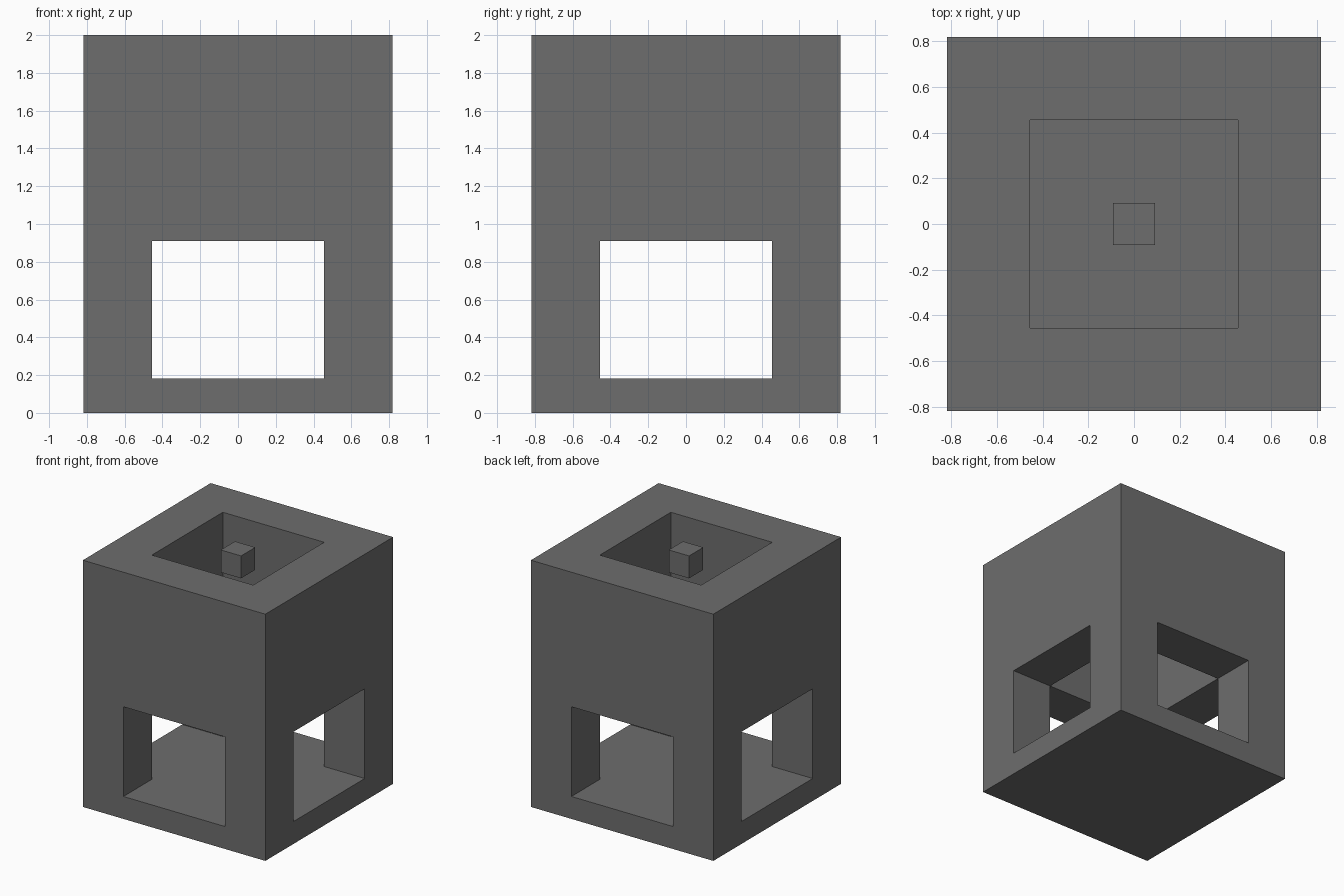
import bpy

cube = bpy.data.objects.get("Cube")
if cube:
    bpy.data.objects.remove(cube, do_unlink=True)

U = 2 / 22  # design grid: the block is 18 x 18 x 22 units

grey = bpy.data.materials.new("stone_grey")
grey.use_nodes = True
colour = (0.155, 0.155, 0.155, 1)
grey.diffuse_color = colour
grey.node_tree.nodes["Principled BSDF"].inputs["Base Color"].default_value = colour


def box(name, width, depth, bottom, top):
    """Centred box, measured in grid units."""
    bpy.ops.mesh.primitive_cube_add(size=1, location=(0, 0, (bottom + top) / 2 * U))
    obj = bpy.context.object
    obj.name = name
    obj.scale = (width * U, depth * U, (top - bottom) * U)
    bpy.ops.object.transform_apply(location=False, rotation=False, scale=True)
    obj.data.materials.append(grey)
    return obj


# Solid outer block
housing = box("housing", 18, 18, 0, 22)

# Open shaft from the top, and two crossing window tunnels
cutters = [
    box("shaft_cutter", 10, 10, 2, 24),
    box("side_window_cutter", 20, 10, 2, 10),
    box("front_window_cutter", 10, 20, 2, 10),
]
for cutter in cutters:
    cutter.hide_render = True
    cut = housing.modifiers.new(cutter.name, "BOOLEAN")
    cut.operation = "DIFFERENCE"
    cut.solver = "EXACT"
    cut.object = cutter
    bpy.context.view_layer.objects.active = housing
    bpy.ops.object.modifier_apply(modifier=cut.name)
    bpy.data.objects.remove(cutter, do_unlink=True)

# Small cube hovering in the shaft mouth, flush with the top
box("floating_cube", 2, 2, 20, 22)
